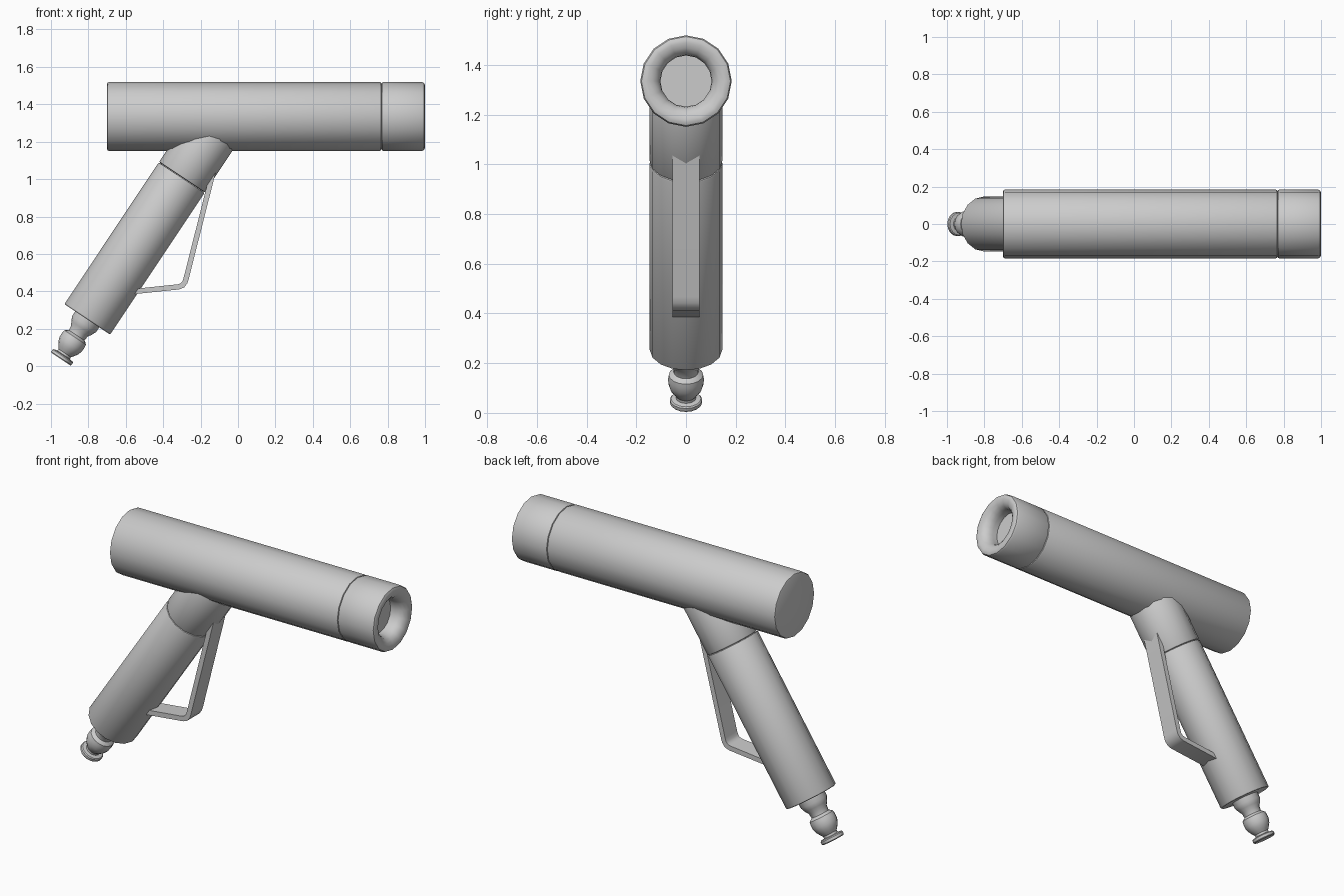
import bpy, bmesh, math
from mathutils import Vector

if "Cube" in bpy.data.objects:
    bpy.data.objects.remove(bpy.data.objects["Cube"])

SIDES = 16


def finish(name, bm, angle=35):
    bmesh.ops.recalc_face_normals(bm, faces=bm.faces[:])
    mesh = bpy.data.meshes.new(name)
    bm.to_mesh(mesh)
    bm.free()
    obj = bpy.data.objects.new(name, mesh)
    bpy.context.collection.objects.link(obj)
    bpy.ops.object.select_all(action='DESELECT')
    obj.select_set(True)
    bpy.context.view_layer.objects.active = obj
    bpy.ops.object.shade_smooth_by_angle(angle=math.radians(angle))
    return obj


def lathe(name, origin, axis, profile):
    """Closed turned part: profile is (distance along axis, radius)."""
    bm = bmesh.new()
    origin, axis = Vector(origin), Vector(axis).normalized()
    side = Vector((0, 1, 0))
    up = axis.cross(side)
    rings = []
    for t, r in profile:
        rings.append([bm.verts.new(origin + axis * t + r * (
            side * math.cos(2 * math.pi * i / SIDES) + up * math.sin(2 * math.pi * i / SIDES)))
            for i in range(SIDES)])
    for a, b in zip(rings, rings[1:]):
        for i in range(SIDES):
            j = (i + 1) % SIDES
            bm.faces.new((a[i], a[j], b[j], b[i]))
    bm.faces.new(rings[0])
    bm.faces.new(rings[-1])
    return finish(name, bm)


def tube(length, r, b=0.01):
    """Cylinder profile with small rounded rims."""
    return [(0, r - b), (b * .3, r - b * .3), (b, r),
            (length - b, r), (length - b * .3, r - b * .3), (length, r - b)]


# Barrel and nozzle cap with rounded, recessed mouth
X = (1, 0, 0)
lathe("barrel", (-0.70, 0, 1.335), X, tube(1.468, 0.184))
lathe("nozzle_cap", (0.768, 0, 1.335), X,
      [(0, .174), (.003, .181), (.01, .184), (.217, .184), (.227, .179), (.232, .168),
       (.232, .155), (.226, .134), (.212, .116), (.192, .106), (.172, .103), (.142, .103)])

# Slanted grip, collar and hose connector share one axis
base, seam = Vector((-.806, 0, .25)), Vector((-.30, 0, 1.01))
axis = seam - base
lathe("grip", base, axis, tube(axis.length - .001, .147, .008))
lathe("grip_collar", seam, axis, tube(.312, .147, .008))
lathe("hose_connector", base, -axis,
      [(-.02, .077), (.03, .077), (.055, .066), (.075, .053), (.102, .050), (.108, .060),
       (.116, .069), (.135, .072), (.160, .071), (.182, .064), (.202, .051), (.216, .040),
       (.228, .040), (.231, .060), (.236, .065), (.250, .065), (.255, .061)])

# Bent strip trigger
path = [(-.105, 1.15), (-.277, .47), (-.284, .449), (-.297, .432), (-.318, .424), (-.65, .389)]
bm = bmesh.new()
rows = [[bm.verts.new((x, y, z)) for y in (-.055, .055)] for x, z in path]
for a, b in zip(rows, rows[1:]):
    bm.faces.new((a[0], a[1], b[1], b[0]))
trigger = finish("trigger", bm)
solid = trigger.modifiers.new("thickness", 'SOLIDIFY')
solid.thickness = .028
solid.offset = 0
solid.use_even_offset = True
bpy.ops.object.modifier_apply(modifier=solid.name)
bpy.ops.object.shade_smooth_by_angle(angle=math.radians(35))
